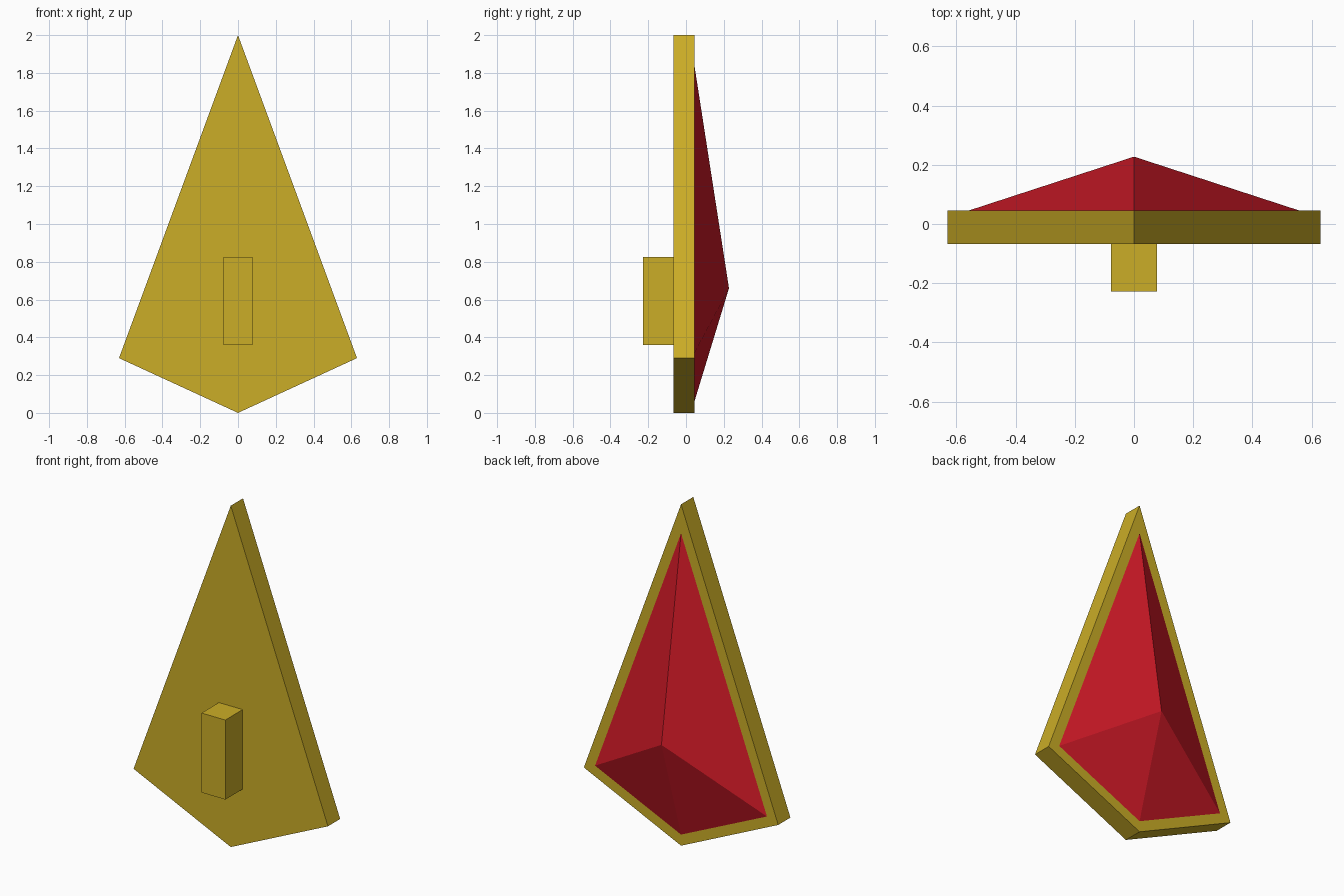
import bpy

if "Cube" in bpy.data.objects:
    bpy.data.objects.remove(bpy.data.objects["Cube"])

BACK, FACE, APEX = -0.067, 0.046, 0.2275   # plate front, plate rear, gem tip (y)


def material(name, color):
    mat = bpy.data.materials.new(name)
    mat.diffuse_color = (*color, 1)
    mat.use_nodes = True
    mat.node_tree.nodes["Principled BSDF"].inputs["Base Color"].default_value = mat.diffuse_color
    return mat


def add_mesh(name, verts, faces, mat):
    mesh = bpy.data.meshes.new(name)
    mesh.from_pydata(verts, [], faces)
    mesh.materials.append(mat)
    obj = bpy.data.objects.new(name, mesh)
    bpy.context.collection.objects.link(obj)
    return obj


def kite(half_width, bottom, side, top):
    # counter-clockwise seen from the front (-y)
    return [(0, bottom), (half_width, side), (0, top), (-half_width, side)]


def prism(name, outline, y0, y1, mat):
    n = len(outline)
    verts = [(x, y, z) for y in (y0, y1) for x, z in outline]
    faces = [tuple(range(n)), tuple(reversed(range(n, 2 * n)))]
    faces += [(i, i + n, (i + 1) % n + n, (i + 1) % n) for i in range(n)]
    return add_mesh(name, verts, faces, mat)


gold = material("gold", (0.60, 0.42, 0.02))
red = material("red", (0.62, 0.01, 0.02))

# kite-shaped backing plate
prism("plate", kite(0.63, 0, 0.29, 2), BACK, FACE, gold)

# rectangular peg on the front
prism("peg", [(-0.077, 0.36), (0.077, 0.36), (0.077, 0.826), (-0.077, 0.826)],
      -APEX, BACK, gold)

# faceted gem: inset kite rising to a point on the rear
base = [(x, FACE, z) for x, z in kite(0.557, 0.065, 0.32, 1.83)]
add_mesh("gem", base + [(0, APEX, 0.66)],
         [(0, 1, 2, 3)] + [((i + 1) % 4, i, 4) for i in range(4)], red)
